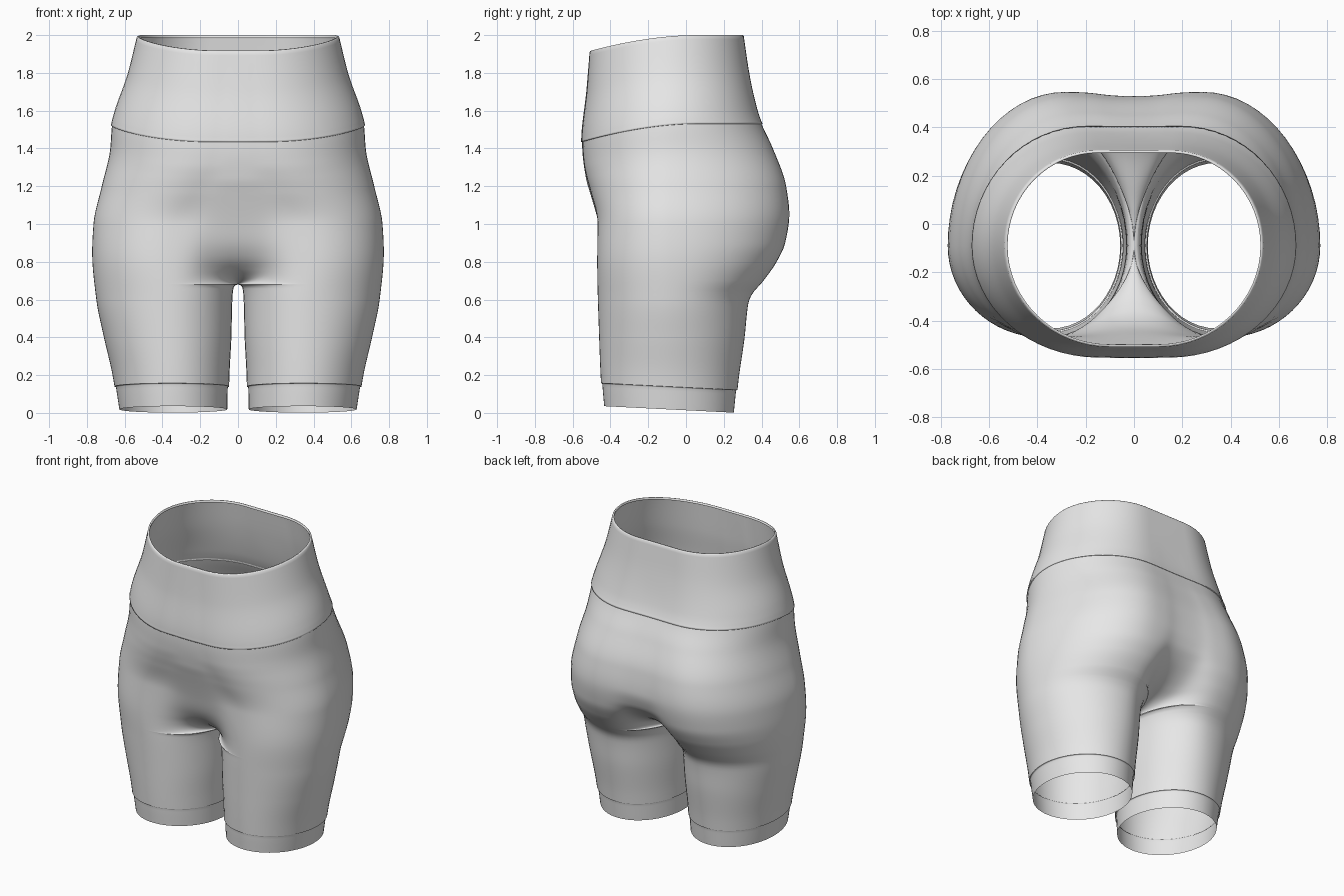
import bpy, bmesh, math

if "Cube" in bpy.data.objects:
    bpy.data.objects.remove(bpy.data.objects["Cube"])

# Profile curves, each a short list of (height, value)
SIDE = [(.014, .635), (.2, .665), (.4, .71), (.6, .75), (.85, .772), (1.0, .765), (1.2, .722),
        (1.4, .677), (1.53, .667), (1.6, .65), (1.8, .58), (2.0, .53)]
FRONT = [(.014, -.44), (.135, -.45), (.4, -.46), (.8, -.47), (1.0, -.468), (1.2, -.505),
         (1.3, -.525), (1.4, -.54), (1.53, -.548), (1.8, -.52), (2.0, -.505)]
BACK = [(.014, .26), (.2, .28), (.4, .31), (.58, .33), (.62, .345), (.7, .41), (.8, .48), (.9, .525),
        (1.05, .547), (1.2, .53), (1.4, .46), (1.53, .40), (1.6, .375), (1.8, .33), (2.0, .30)]
FRONT_MID = [(.68, -.09), (.684, -.13), (.695, -.18), (.72, -.25), (.76, -.32), (.82, -.385), (.9, -.43),
             (1.0, -.46), (1.2, -.51), (1.3, -.53), (1.53, -.55), (1.8, -.522), (2.0, -.505)]
BACK_MID = [(.68, -.09), (.685, -.02), (.70, .05), (.73, .15), (.77, .27), (.82, .37), (.88, .45),
            (.95, .505), (1.05, .53), (1.2, .517), (1.4, .453), (1.6, .373), (1.8, .33), (2.0, .30)]
FRONT_PEAK_X = [(.014, .345), (.6, .36), (.8, .38), (1.0, .35), (1.2, .25), (1.5, .15), (2.0, .10)]
BACK_PEAK_X = [(.014, .345), (.6, .33), (.9, .30), (1.2, .27), (1.5, .20), (2.0, .15)]
INNER_X = [(.014, .05), (.2, .045), (.4, .035), (.6, .03), (.66, .024), (.676, .013), (.68, 0), (2.0, 0)]
MID_Y = -.09


def curve(keys, t):
    """Monotone cubic interpolation through the keys."""
    n = len(keys)
    if t <= keys[0][0]:
        return keys[0][1]
    if t >= keys[-1][0]:
        return keys[-1][1]
    d = [(keys[i + 1][1] - keys[i][1]) / (keys[i + 1][0] - keys[i][0]) for i in range(n - 1)]

    def slope(i):
        if i == 0:
            return d[0]
        if i == n - 1:
            return d[-1]
        a, b = d[i - 1], d[i]
        return 2 * a * b / (a + b) if a * b > 0 else 0

    i = max(k for k in range(n - 1) if keys[k][0] <= t)
    h = keys[i + 1][0] - keys[i][0]
    s = (t - keys[i][0]) / h
    return ((2 * s**3 - 3 * s**2 + 1) * keys[i][1] + (s**3 - 2 * s**2 + s) * h * slope(i)
            + (3 * s**2 - 2 * s**3) * keys[i + 1][1] + (s**3 - s**2) * h * slope(i + 1))


def smooth(a, b, t):
    s = min(1, max(0, (t - a) / (b - a)))
    return s * s * (3 - 2 * s)


def inner_arc(xi, y_mid, xp, y_peak, n=12):
    """From the centre line (or inner thigh) out to the front or back peak."""
    u = min(1, max(0, (y_peak - y_mid) / (y_peak - MID_Y)))
    k = .55
    pts = [(xi, y_mid), (xi + k * (xp - xi) * (1 - u * u), y_mid + k * u * (y_peak - y_mid)),
           (xp - k * (xp - xi), y_peak), (xp, y_peak)]
    out = []
    for i in range(n + 1):
        t = i / n
        w = ((1 - t)**3, 3 * t * (1 - t)**2, 3 * t * t * (1 - t), t**3)
        out.append(tuple(sum(w[j] * pts[j][c] for j in range(4)) for c in (0, 1)))
    return out


def outer_arc(xp, y_peak, side, n=16):
    """Quarter ellipse from the peak round to the widest point."""
    return [(xp + (side - xp) * math.sin(i / n * math.pi / 2),
             MID_Y + (y_peak - MID_Y) * math.cos(i / n * math.pi / 2)) for i in range(n + 1)]


def section(v, offset, centre_x):
    """Half cross-section at height v, pushed outward by offset."""
    side, yf, yb = curve(SIDE, v), curve(FRONT, v), curve(BACK, v)
    xf, xb, xi = curve(FRONT_PEAK_X, v), curve(BACK_PEAK_X, v), curve(INNER_X, v)
    fm, bm = curve(FRONT_MID, v), curve(BACK_MID, v)
    ring = inner_arc(xi, fm, xf, yf) + outer_arc(xf, yf, side)[1:]
    ring += outer_arc(xb, yb, side)[::-1][1:] + inner_arc(xi, bm, xb, yb)[::-1][1:]
    out = []
    for x, y in ring:
        dx, dy = x - centre_x, y - MID_Y
        r = math.hypot(dx, dy)
        if offset and r > 1e-6:
            x, y = x + dx / r * offset, y + dy / r * offset
        # waist dips at the front, hems rise at the front
        z = v - .09 * max(0, (.05 - y) / .58)**1.8 * smooth(1.0, 1.52, v)
        z -= .05 * y * (1 - smooth(.14, .5, v))
        out.append((x, y, z))
    return out


def loft(name, rows, mat, centre_x=0):
    """Skin half sections (height, offset) and mirror them."""
    bm = bmesh.new()
    grid = [[bm.verts.new(p) for p in section(v, o, centre_x)] for v, o in rows]
    for a, b in zip(grid, grid[1:]):
        for j in range(len(a) - 1):
            bm.faces.new((a[j], a[j + 1], b[j + 1], b[j])).smooth = True
    bmesh.ops.remove_doubles(bm, verts=bm.verts[:], dist=1e-5)
    mesh = bpy.data.meshes.new(name)
    bm.to_mesh(mesh)
    bm.free()
    mesh.materials.append(mat)
    ob = bpy.data.objects.new(name, mesh)
    bpy.context.collection.objects.link(ob)
    m = ob.modifiers.new("mirror", 'MIRROR')
    m.use_mirror_merge = True
    m.merge_threshold = .0005
    return ob


def steps(a, b, n, offset=0.0):
    return [(a + (b - a) * i / n, offset) for i in range(n + 1)]


grey = bpy.data.materials.new("light grey fabric")
grey.diffuse_color = (.8, .8, .8, 1)
grey.use_nodes = True
grey.node_tree.nodes["Principled BSDF"].inputs["Base Color"].default_value = grey.diffuse_color

# Seat and legs in one skin, with fine rows round the crotch
loft("seat_and_legs",
     steps(.135, .64, 24) + steps(.645, .675, 6) + steps(.676, .70, 12)
     + steps(.705, .80, 16) + steps(.815, 1.53, 40), grey)

# Waistband: slightly proud at its seam, rolled in at the rim
loft("waistband", [(1.53, 0), (1.531, .006)] + steps(1.54, 1.995, 26, .005)
     + [(2.0, .001), (2.0, -.006), (1.985, -.008)], grey)

# Leg hems: slightly drawn in below the seam
loft("leg_hems", steps(.014, .128, 7, -.007) + [(.134, -.006), (.135, 0)], grey, centre_x=.345)
